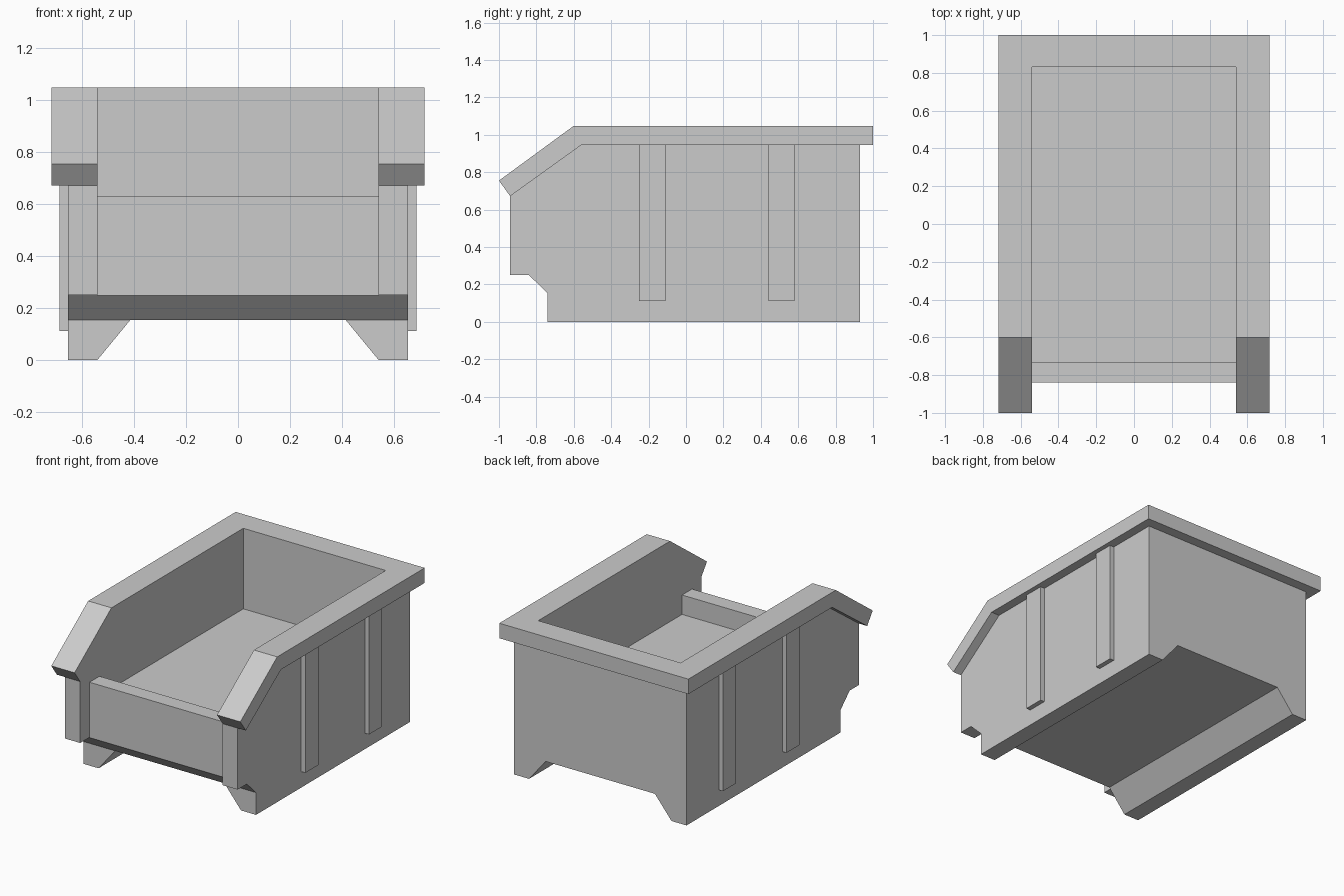
import bpy
import bmesh

cube = bpy.data.objects.get("Cube")
if cube:
    bpy.data.objects.remove(cube, do_unlink=True)

grey = bpy.data.materials.new("grey plastic")
grey.use_nodes = True
COLOUR = (0.6, 0.6, 0.6, 1)
grey.diffuse_color = COLOUR
grey.node_tree.nodes["Principled BSDF"].inputs["Base Color"].default_value = COLOUR


def prism(name, profile, start, end, axis="x"):
    """Extrude a profile along x (points are y, z) or along y (points are x, z)."""
    def place(p, t):
        return (t, p[0], p[1]) if axis == "x" else (p[0], t, p[1])
    bm = bmesh.new()
    face = bm.faces.new([bm.verts.new(place(p, start)) for p in profile])
    step = place((0, 0), end - start)
    new = bmesh.ops.extrude_face_region(bm, geom=[face])["geom"]
    verts = [v for v in new if isinstance(v, bmesh.types.BMVert)]
    bmesh.ops.translate(bm, verts=verts, vec=step)
    bmesh.ops.recalc_face_normals(bm, faces=bm.faces)
    mesh = bpy.data.meshes.new(name)
    bm.to_mesh(mesh)
    bm.free()
    mesh.materials.append(grey)
    obj = bpy.data.objects.new(name, mesh)
    bpy.context.collection.objects.link(obj)
    return obj


def cut(obj, cutter):
    mod = obj.modifiers.new("cut", "BOOLEAN")
    mod.operation = "DIFFERENCE"
    mod.solver = "EXACT"
    mod.object = cutter
    bpy.context.view_layer.objects.active = obj
    bpy.ops.object.modifier_apply(modifier=mod.name)


# Solid side outlines of the tub and its overhanging rim
body = prism("bin_body", [(-0.74, 0), (0.93, 0), (0.93, 0.945), (-0.56, 0.945),
                          (-0.94, 0.672), (-0.94, 0.25), (-0.84, 0.25),
                          (-0.74, 0.153)], -0.655, 0.655)
rim = prism("rim", [(1, 0.945), (1, 1.048), (-0.6, 1.048), (-1, 0.755),
                    (-0.94, 0.672), (-0.56, 0.945)], -0.718, 0.718)

# Interior, with the low front panel left standing behind the side walls
hollow = prism("hollow_cutter", [(-0.73, 0.495), (0.83, 0.495), (0.83, 2), (-2, 2),
                                 (-2, -1), (-0.838, -1), (-0.838, 0.628),
                                 (-0.73, 0.628)], -0.541, 0.541)
# Channel under the floor that leaves two long sloping feet
channel = prism("channel_cutter", [(-0.415, 0.153), (0.415, 0.153), (0.541, 0),
                                   (0.541, -1), (-0.541, -1), (-0.541, 0)],
                -2, 2, axis="y")
cut(body, hollow)
cut(body, channel)
cut(rim, hollow)
for helper in (hollow, channel):
    bpy.data.objects.remove(helper, do_unlink=True)

# Two upright ribs on each side wall
for side, s in (("left", 1), ("right", -1)):
    for place, y in (("front", -0.18), ("back", 0.51)):
        prism(f"{side}_{place}_rib", [(y - 0.07, 0.11), (y + 0.07, 0.11),
                                      (y + 0.07, 0.945), (y - 0.07, 0.945)],
              s * 0.65, s * 0.687)
